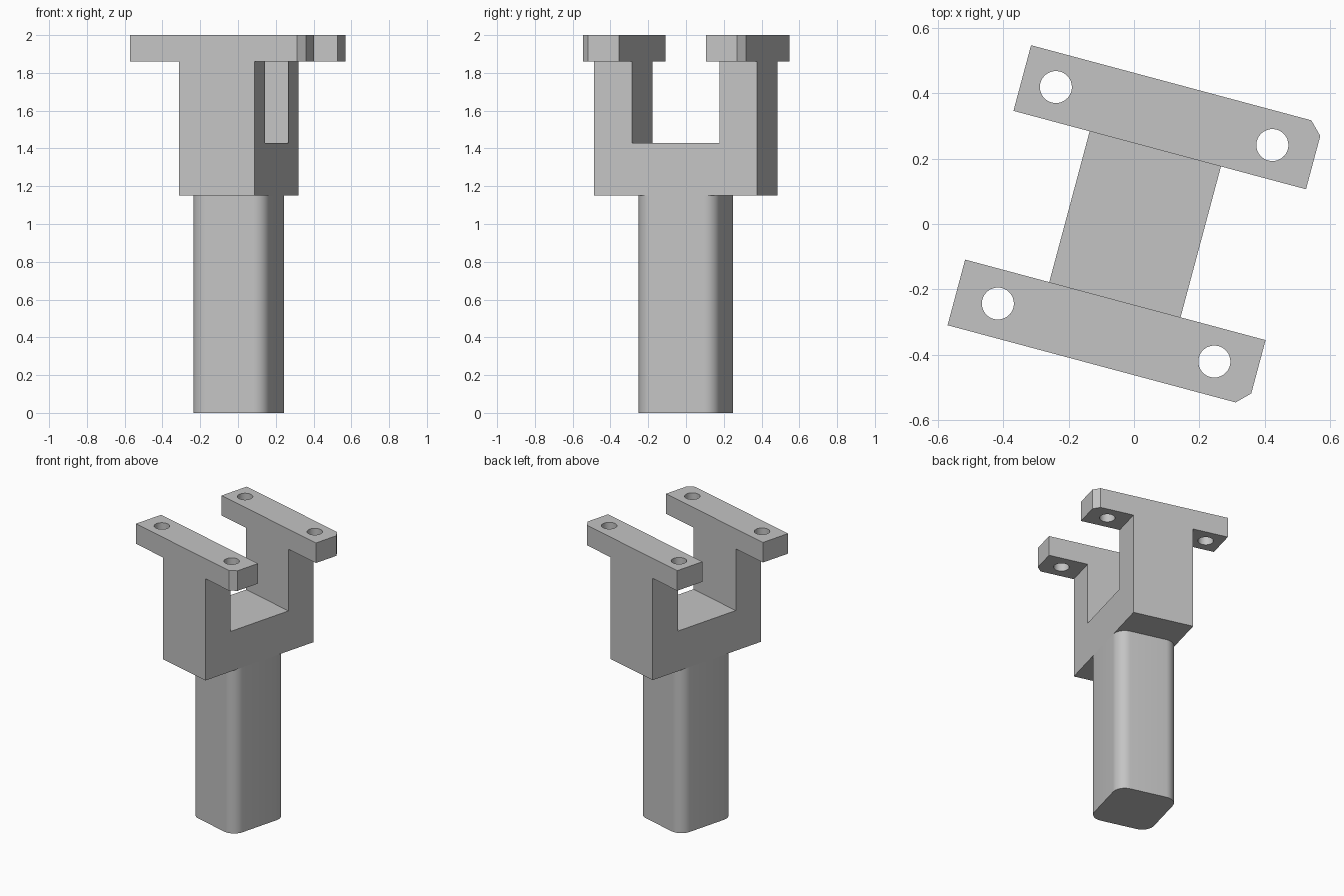
import bpy, bmesh, math
from mathutils import Matrix, Vector

if "Cube" in bpy.data.objects:
    bpy.data.objects.remove(bpy.data.objects["Cube"], do_unlink=True)

# Material
grey = bpy.data.materials.new("plain grey")
grey.use_nodes = True
grey.diffuse_color = (0.55, 0.55, 0.55, 1)
grey.node_tree.nodes["Principled BSDF"].inputs["Base Color"].default_value = (0.55, 0.55, 0.55, 1)

TURN = Matrix.Rotation(math.radians(-15), 4, 'Z')
MID = 0.0035          # centre line of the stem and yoke
HALF = 0.208          # half width of the stem and yoke
INNER, OUTER = 0.239, 0.447
BAR_BOTTOM, TOP = 1.86, 2.0
YOKE_BOTTOM, SLOT_FLOOR = 1.15, 1.43


def prism(name, points, direction):
    """Extrude a closed outline along a direction, then turn it into place."""
    bm = bmesh.new()
    face = bm.faces.new([bm.verts.new(p) for p in points])
    ext = bmesh.ops.extrude_face_region(bm, geom=[face])
    moved = [v for v in ext["geom"] if isinstance(v, bmesh.types.BMVert)]
    bmesh.ops.translate(bm, verts=moved, vec=Vector(direction))
    bmesh.ops.recalc_face_normals(bm, faces=bm.faces)
    mesh = bpy.data.meshes.new(name)
    bm.to_mesh(mesh)
    bm.free()
    mesh.materials.append(grey)
    obj = bpy.data.objects.new(name, mesh)
    obj.matrix_world = TURN
    bpy.context.collection.objects.link(obj)
    return obj


def arc(cx, cy, r, start, end, steps):
    angles = [math.radians(start + (end - start) * i / steps) for i in range(steps + 1)]
    return [(cx + r * math.cos(a), cy + r * math.sin(a)) for a in angles]


def smooth(obj):
    bpy.ops.object.select_all(action='DESELECT')
    obj.select_set(True)
    bpy.context.view_layer.objects.active = obj
    bpy.ops.object.shade_smooth_by_angle(angle=math.radians(30))


# Stem: rounded rectangular bar
r, depth = 0.082, 0.222
outline = []
for k, (sx, sy) in enumerate([(1, 1), (-1, 1), (-1, -1), (1, -1)]):
    outline += arc(MID + sx * (HALF - r), sy * (depth - r), r, 90 * k, 90 * k + 90, 10)
stem = prism("stem", [(x, y, 0) for x, y in outline], (0, 0, YOKE_BOTTOM))
smooth(stem)

# Yoke: U-shaped profile extruded across its width
half_u = [(OUTER, YOKE_BOTTOM), (OUTER, BAR_BOTTOM), (INNER, BAR_BOTTOM), (INNER, SLOT_FLOOR)]
profile = half_u + [(-y, z) for y, z in reversed(half_u)]
prism("yoke", [(MID - HALF, y, z) for y, z in profile], (2 * HALF, 0, 0))

# Mounting bars: one chamfered outer corner and two bolt holes each
for name, side, left_end in [("back_bar", 1, -0.446), ("front_bar", -1, -0.471)]:
    right_end, cut = 0.481, 0.039
    pts = [(left_end, INNER), (right_end, INNER), (right_end, OUTER - cut),
           (right_end - cut, OUTER), (left_end, OUTER)]
    bar = prism(name, [(x, side * y, BAR_BOTTOM) for x, y in pts], (0, 0, TOP - BAR_BOTTOM))
    for hx in (-0.343, 0.343):
        ring = arc(MID + hx, side * 0.343, 0.049, 0, 360, 40)[:-1]
        cutter = prism("hole_cutter", [(x, y, BAR_BOTTOM - 0.1) for x, y in ring], (0, 0, 0.4))
        cutter.hide_render = True
        mod = bar.modifiers.new("hole", 'BOOLEAN')
        mod.operation, mod.solver, mod.object = 'DIFFERENCE', 'EXACT', cutter
        bpy.context.view_layer.objects.active = bar
        bpy.ops.object.modifier_apply(modifier=mod.name)
        bpy.data.objects.remove(cutter, do_unlink=True)
    smooth(bar)
